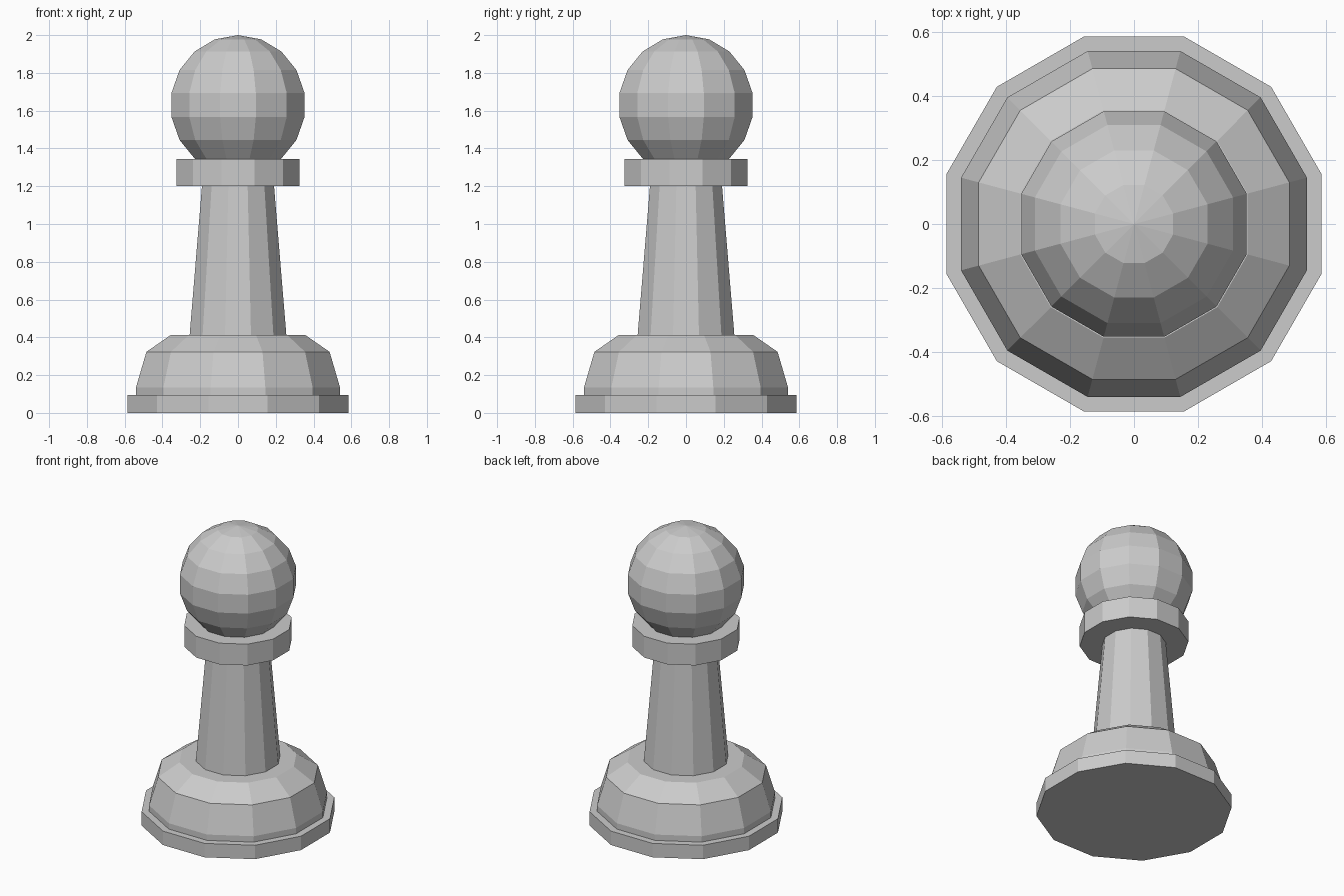
import bpy, bmesh
from math import cos, sin, pi

if "Cube" in bpy.data.objects:
    bpy.data.objects.remove(bpy.data.objects["Cube"])

SIDES = 12
FLAT = cos(pi / SIDES)  # ratio of flat-to-centre distance over corner radius


def turned(name, profile):
    """Revolve (flat half-width, z) pairs into a closed faceted solid; width 0 is a pole."""
    bm = bmesh.new()
    rings = []
    for w, z in profile:
        r = w / FLAT
        if r == 0:
            rings.append([bm.verts.new((0, 0, z))] * SIDES)
        else:
            angles = [2 * pi * (i + 0.5) / SIDES for i in range(SIDES)]
            rings.append([bm.verts.new((r * cos(a), r * sin(a), z)) for a in angles])
    for low, high in zip(rings, rings[1:]):
        for i in range(SIDES):
            j = (i + 1) % SIDES
            corners = dict.fromkeys((low[i], low[j], high[j], high[i]))
            bm.faces.new(list(corners))
    if profile[0][0] > 0:
        bm.faces.new(rings[0][::-1])
    if profile[-1][0] > 0:
        bm.faces.new(rings[-1])
    bmesh.ops.recalc_face_normals(bm, faces=bm.faces)
    mesh = bpy.data.meshes.new(name)
    bm.to_mesh(mesh)
    bm.free()
    obj = bpy.data.objects.new(name, mesh)
    bpy.context.collection.objects.link(obj)
    return obj


# Foot: flat plinth with a stepped, sloping base above it
turned("plinth", [(0.585, 0), (0.585, 0.095)])
turned("base", [(0.54, 0.09), (0.54, 0.135), (0.485, 0.323), (0.355, 0.413)])

# Tapered shaft and collar
turned("shaft", [(0.257, 0.40), (0.19, 1.21)])
turned("collar", [(0.326, 1.20), (0.326, 1.345)])

# Ball head with nine bands
R, BANDS, CENTRE = 0.37, 9, 1.63
ball = [(R * FLAT * sin(pi * k / BANDS), CENTRE - R * cos(pi * k / BANDS)) for k in range(1, BANDS)]
turned("head", [(0, CENTRE - R)] + ball + [(0, CENTRE + R)])
